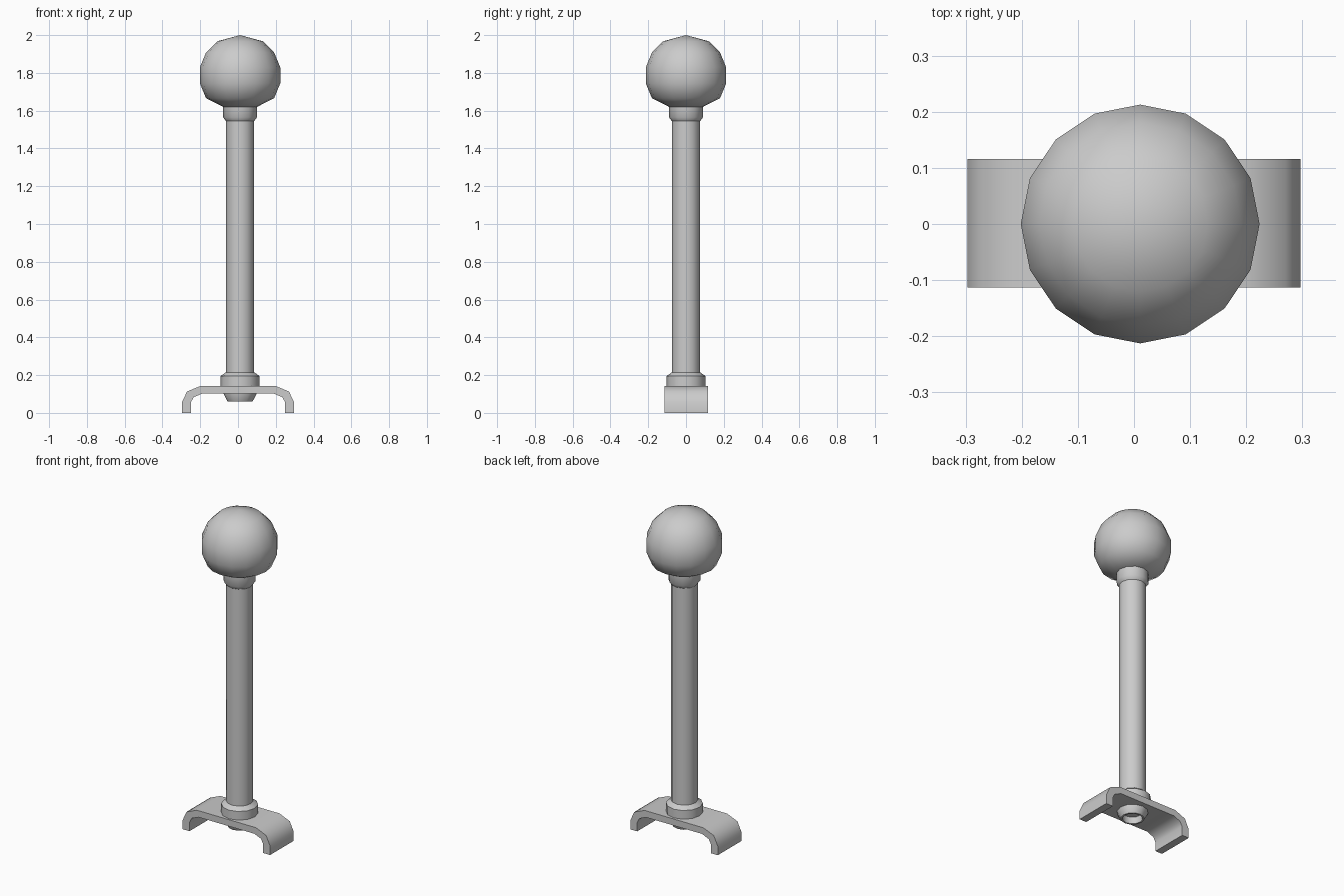
import bpy
import bmesh
from math import cos, sin, pi, radians

if "Cube" in bpy.data.objects:
    bpy.data.objects.remove(bpy.data.objects["Cube"], do_unlink=True)

grey = bpy.data.materials.new("light grey")
grey.use_nodes = True
colour = (0.6, 0.6, 0.6, 1)
grey.diffuse_color = colour
grey.node_tree.nodes["Principled BSDF"].inputs["Base Color"].default_value = colour

AXIS_X = 0.011


def finish(name, bm, angle):
    """Turn a bmesh into a smooth-shaded grey object."""
    bmesh.ops.remove_doubles(bm, verts=bm.verts, dist=0.0001)
    bmesh.ops.recalc_face_normals(bm, faces=bm.faces)
    mesh = bpy.data.meshes.new(name)
    bm.to_mesh(mesh)
    bm.free()
    mesh.materials.append(grey)
    obj = bpy.data.objects.new(name, mesh)
    bpy.context.collection.objects.link(obj)
    bpy.ops.object.select_all(action='DESELECT')
    obj.select_set(True)
    bpy.context.view_layer.objects.active = obj
    bpy.ops.object.shade_smooth_by_angle(angle=radians(angle))
    return obj


def lathe(name, profile, sides, angle=50):
    """Revolve (radius, height) points around the post axis."""
    bm = bmesh.new()
    rings = [[bm.verts.new((AXIS_X + r * cos(2 * pi * i / sides),
                            r * sin(2 * pi * i / sides), z))
              for i in range(sides)] for r, z in profile]
    for low, high in zip(rings, rings[1:]):
        for i in range(sides):
            j = (i + 1) % sides
            bm.faces.new((low[i], low[j], high[j], high[i]))
    return finish(name, bm, angle)


# Ball knob: pole on top, flat opening where it meets the neck
R, MID = 0.217, 1.787
ball = [(0.0, 1.62), (0.09, 1.62)]
ball += [(R * cos(radians(a)), MID + R * sin(radians(a)))
         for a in (-33.75, -11.25, 11.25, 33.75, 56.25)]
ball += [(0.0, 2.0)]
lathe("ball_knob", ball, 16)

# Post with its upper neck ring and lower collar
lathe("post", [(0.075, 0.2), (0.075, 1.56)], 12)
lathe("neck_ring", [(0.075, 1.545), (0.09, 1.565), (0.09, 1.625)], 12)
lathe("base_collar", [(0.103, 0.12), (0.103, 0.195), (0.075, 0.215)], 12)

# Hollow nut under the bracket
lathe("lower_nut", [(0.087, 0.12), (0.087, 0.1), (0.066, 0.06),
                    (0.056, 0.06), (0.056, 0.12), (0.0, 0.12)], 12, 35)

# Arched bracket: half outline mirrored, then extruded in depth
outer = [(0.297, 0.0), (0.297, 0.055), (0.27, 0.113), (0.2, 0.142)]
inner = [(0.25, 0.0), (0.25, 0.055), (0.235, 0.083), (0.19, 0.102)]
outer += [(-x, z) for x, z in reversed(outer)]
inner += [(-x, z) for x, z in reversed(inner)]
bm = bmesh.new()
strips = [[[bm.verts.new((x, y, z)) for x, z in line] for line in (outer, inner)]
          for y in (-0.113, 0.116)]
(fo, fi), (bo, bi) = strips
for a, b in ((fo, fi), (fi, bi), (bi, bo), (bo, fo)):
    for k in range(len(outer) - 1):
        bm.faces.new((a[k], a[k + 1], b[k + 1], b[k]))
for k in (0, -1):
    bm.faces.new((fo[k], fi[k], bi[k], bo[k]))
finish("bracket", bm, 50)
